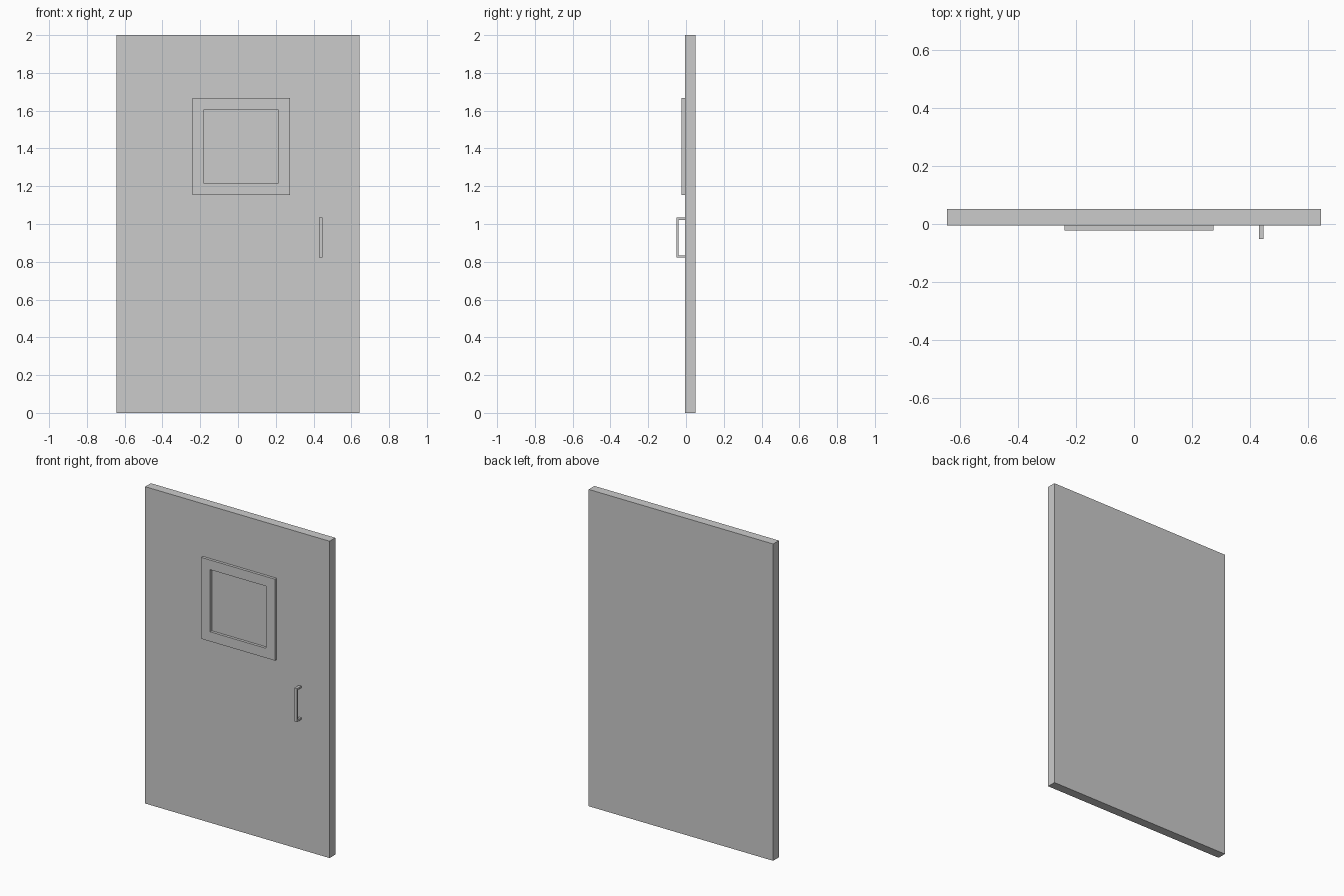
import bpy, bmesh

if "Cube" in bpy.data.objects:
    bpy.data.objects.remove(bpy.data.objects["Cube"])

Y_FRONT, Y_BACK = -0.006, 0.051      # door slab faces
Y_TRIM, Y_HANDLE = -0.023, -0.051    # front of window trim, front of handle
WX, WZ = 0.017, 1.411                # window centre
OUTER, INNER = 0.257, 0.196          # window trim half sizes


def make_object(name, bm):
    bmesh.ops.recalc_face_normals(bm, faces=bm.faces)
    mesh = bpy.data.meshes.new(name)
    bm.to_mesh(mesh)
    bm.free()
    obj = bpy.data.objects.new(name, mesh)
    bpy.context.collection.objects.link(obj)
    return obj


def rect(bm, x0, x1, z0, z1, y):
    return [bm.verts.new((x, y, z)) for x, z in ((x0, z0), (x1, z0), (x1, z1), (x0, z1))]


def window_rect(bm, half, y):
    return rect(bm, WX - half, WX + half, WZ - half, WZ + half, y)


def bridge(bm, a, b):
    n = len(a)
    for i in range(n):
        bm.faces.new((a[i], a[(i + 1) % n], b[(i + 1) % n], b[i]))


# Door slab with the pane let in flush on both sides
bm = bmesh.new()
rims = []
panes = []
for y in (Y_FRONT, Y_BACK):
    rim = rect(bm, -0.644, 0.644, 0, 2, y)
    pane = window_rect(bm, INNER, y)
    bridge(bm, rim, pane)
    panes.append(bm.faces.new(pane))
    rims.append(rim)
bridge(bm, *rims)
for f in panes:
    f.material_index = 1
door = make_object("door_panel", bm)
for name, c in (("door_grey", 0.8), ("pane_grey", 0.7)):
    mat = bpy.data.materials.new(name)
    mat.diffuse_color = (c, c, c, 1)
    mat.use_nodes = True
    mat.node_tree.nodes["Principled BSDF"].inputs["Base Color"].default_value = mat.diffuse_color
    door.data.materials.append(mat if name == "pane_grey" else None)

# Raised window trim
bm = bmesh.new()
loops = [window_rect(bm, h, y) for h, y in
         ((OUTER, Y_FRONT), (OUTER, Y_TRIM), (INNER, Y_TRIM), (INNER, Y_FRONT))]
for a, b in zip(loops, loops[1:]):
    bridge(bm, a, b)
make_object("window_trim", bm)

# C-shaped pull handle: side profile extruded across x
T, Z0, Z1 = 0.012, 0.822, 1.034
profile = [(Y_FRONT, Z0), (Y_HANDLE, Z0), (Y_HANDLE, Z1), (Y_FRONT, Z1),
           (Y_FRONT, Z1 - T), (Y_HANDLE + T, Z1 - T), (Y_HANDLE + T, Z0 + T), (Y_FRONT, Z0 + T)]
bm = bmesh.new()
sides = [[bm.verts.new((x, y, z)) for y, z in profile] for x in (0.430, 0.447)]
for s in sides:
    bm.faces.new(s)
bridge(bm, *sides)
make_object("pull_handle", bm)
